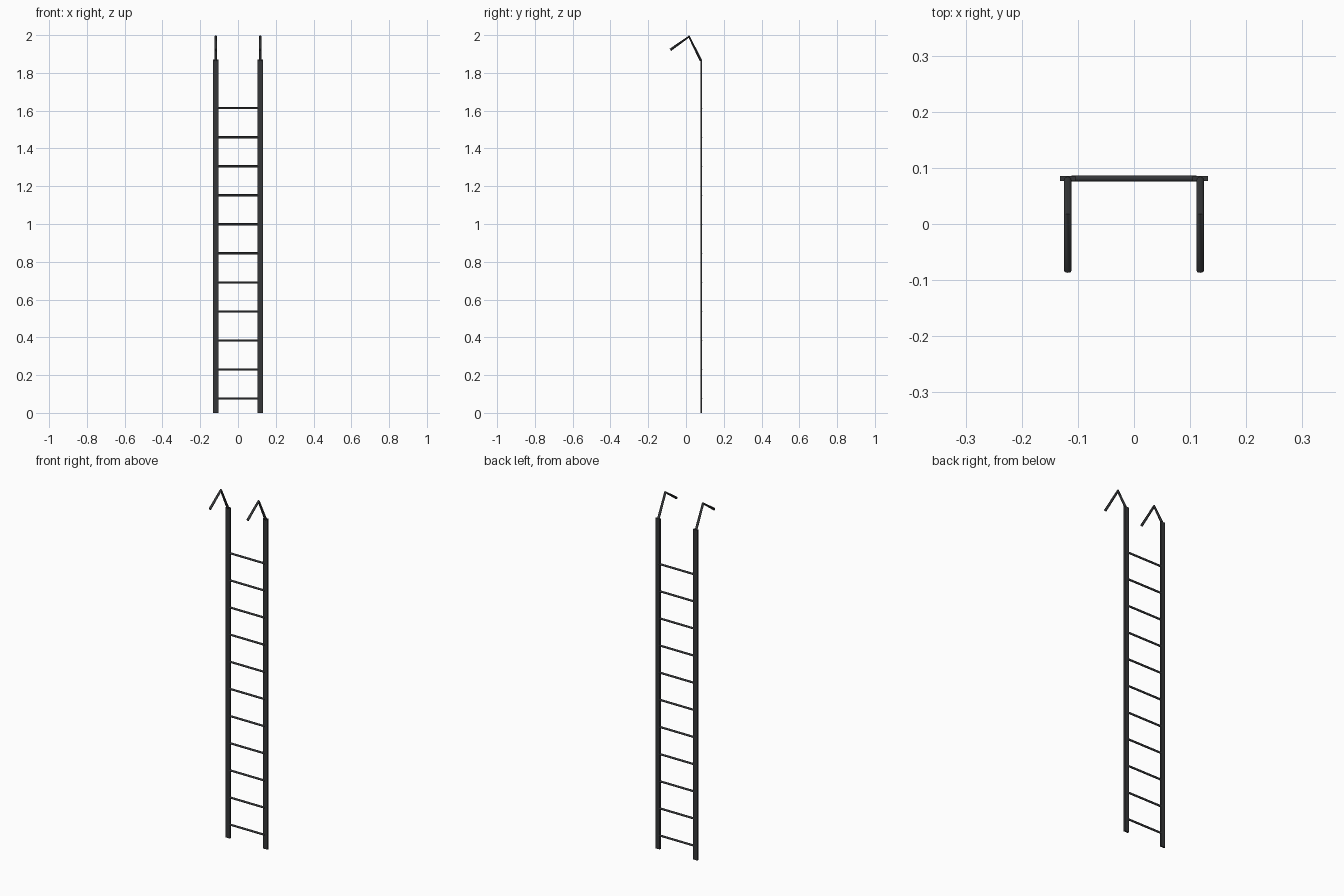
import bpy
from math import radians

if "Cube" in bpy.data.objects:
    bpy.data.objects.remove(bpy.data.objects["Cube"])

RAIL_X, RAIL_Y = 0.118, 0.081


def paint(obj):
    obj.data.materials.append(mat)
    return obj


mat = bpy.data.materials.new("dark_metal")
mat.diffuse_color = (0.035, 0.037, 0.04, 1)
mat.use_nodes = True
mat.node_tree.nodes["Principled BSDF"].inputs["Base Color"].default_value = mat.diffuse_color


# Flat upright rail
def rail(name, x):
    bpy.ops.mesh.primitive_cube_add(size=1, location=(x, RAIL_Y, 0.935))
    o = bpy.context.object
    o.name = name
    o.scale = (0.027, 0.009, 1.87)
    paint(o)


# Round rod bent over at the top of each rail
def hook(name, x):
    cu = bpy.data.curves.new(name, 'CURVE')
    cu.dimensions = '3D'
    cu.bevel_depth = 0.007
    cu.bevel_resolution = 2
    cu.use_fill_caps = True
    sp = cu.splines.new('POLY')
    pts = [(0.079, 1.865), (0.016, 1.992), (-0.083, 1.922)]
    sp.points.add(len(pts) - 1)
    for p, (y, z) in zip(sp.points, pts):
        p.co = (x, y, z, 1)
    o = bpy.data.objects.new(name, cu)
    bpy.context.collection.objects.link(o)
    bpy.ops.object.select_all(action='DESELECT')
    o.select_set(True)
    bpy.context.view_layer.objects.active = o
    bpy.ops.object.convert(target='MESH')
    o = bpy.context.object
    paint(o)
    bpy.ops.object.shade_smooth_by_angle(angle=radians(50))


for side, s in (("left", -1), ("right", 1)):
    rail(side + "_rail", s * RAIL_X)
    hook(side + "_hook", s * RAIL_X)

# Evenly spaced round rungs between the rails
for i in range(11):
    bpy.ops.mesh.primitive_cylinder_add(
        vertices=12, radius=0.0055, depth=2 * RAIL_X - 0.014,
        location=(0, RAIL_Y, 0.077 + i * 0.1536), rotation=(0, radians(90), 0))
    o = bpy.context.object
    o.name = f"rung_{i + 1}"
    paint(o)
    bpy.ops.object.shade_smooth_by_angle(angle=radians(50))
